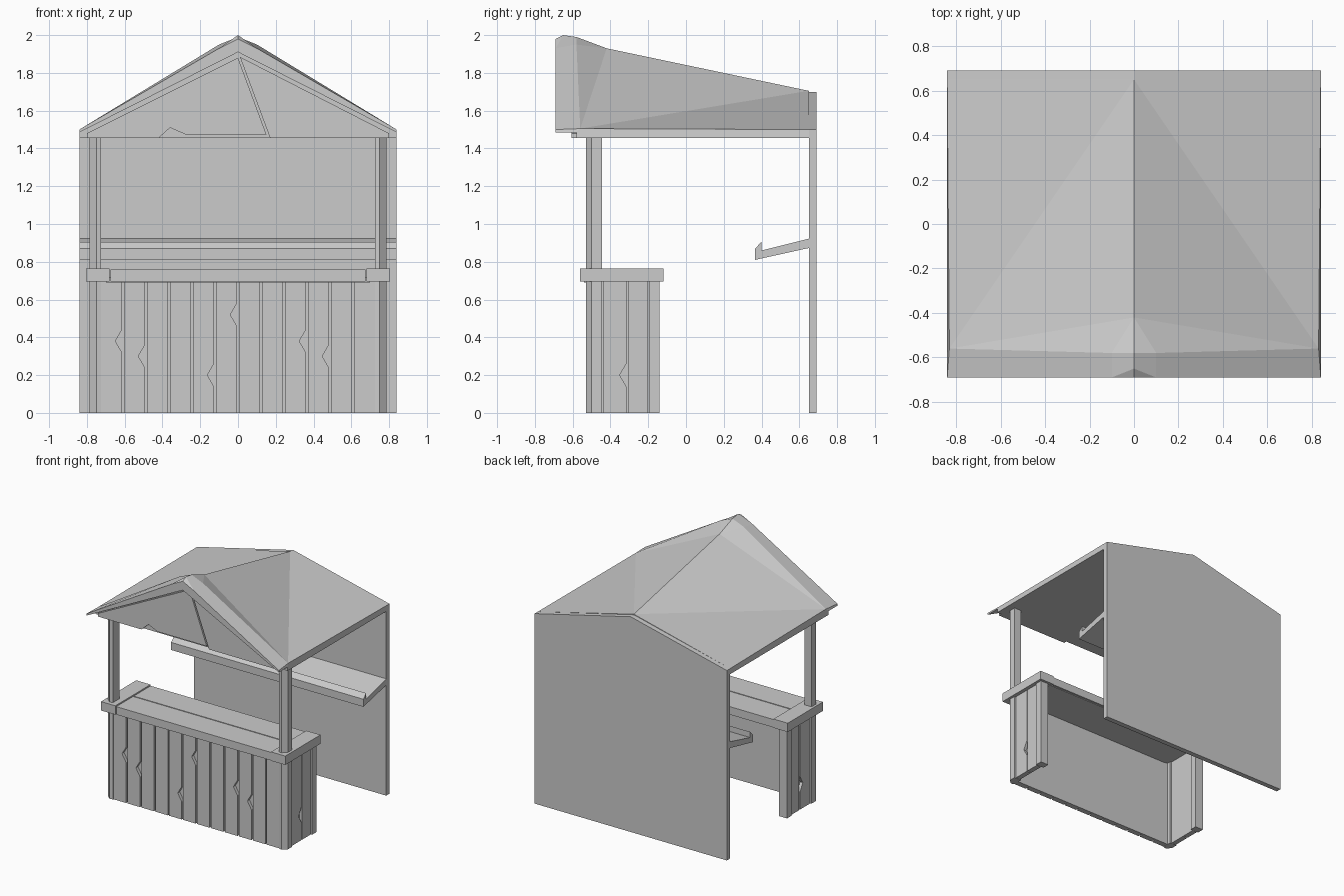
import bpy, bmesh
from mathutils import Vector

old = bpy.data.objects.get("Cube")
if old:
    bpy.data.objects.remove(old, do_unlink=True)

GREY = (0.6, 0.6, 0.6, 1)
mat = bpy.data.materials.new("plain_grey")
mat.use_nodes = True
mat.diffuse_color = GREY
mat.node_tree.nodes["Principled BSDF"].inputs["Base Color"].default_value = GREY


def finish(name, bm):
    bmesh.ops.remove_doubles(bm, verts=bm.verts[:], dist=0.0005)
    bmesh.ops.recalc_face_normals(bm, faces=bm.faces[:])
    mesh = bpy.data.meshes.new(name)
    bm.to_mesh(mesh)
    bm.free()
    mesh.materials.append(mat)
    obj = bpy.data.objects.new(name, mesh)
    bpy.context.collection.objects.link(obj)
    return obj


def prism(name, outline, axis, start, end):
    """Extrude a 2D outline along the given axis (other axes in x, y, z order)."""
    def place(p, t):
        co = list(p)
        co.insert("xyz".index(axis), t)
        return Vector(co)
    bm = bmesh.new()
    face = bm.faces.new([bm.verts.new(place(p, start)) for p in outline])
    ext = bmesh.ops.extrude_face_region(bm, geom=[face], use_keep_orig=True)
    verts = [v for v in ext["geom"] if isinstance(v, bmesh.types.BMVert)]
    bmesh.ops.translate(bm, verts=verts,
                        vec=place((0, 0), end) - place((0, 0), start))
    return finish(name, bm)


def box(name, x, y, z):
    return prism(name, [(x[0], y[0]), (x[1], y[0]), (x[1], y[1]), (x[0], y[1])],
                 "z", *z)


def plank(name, lo, hi, axis, start, end, notch=None):
    """Upright board, with an optional chip in its far edge."""
    chip = []
    if notch:
        chip = [(hi, notch - 0.06), (hi - 0.035, notch), (hi, notch + 0.06)]
    prism(name, [(lo, 0), (hi, 0)] + chip + [(hi, 0.7), (lo, 0.7)],
          axis, start, end)


# Back wall with a shallow gable
W, EAVE = 0.84, 1.455
prism("back_wall", [(-W, 0), (W, 0), (W, 1.5), (0, 1.7), (-W, 1.5)],
      "y", 0.65, 0.69)

# Roof: one half described by named points, built on both sides
pts = {
    "back_top": (0, 0.65, 1.705), "back_eave": (W, 0.65, 1.5),
    "back_low": (W, 0.65, EAVE), "back_mid": (0, 0.65, EAVE),
    "ridge": (0, -0.42, 1.93), "peak": (0, -0.58, 1.99),
    "shoulder": (0.1, -0.58, 1.95), "eave": (0.83, -0.56, 1.505),
    "crest": (0, -0.65, 2.0), "tip": (0, -0.69, 1.98),
    "tip_side": (0.1, -0.69, 1.93), "corner": (W, -0.69, 1.5),
    "tip_low": (0, -0.69, 1.91), "corner_low": (W, -0.69, 1.485),
    "gable_top": (0, -0.58, 1.91), "gable_side": (W, -0.58, 1.485),
    "gable_low": (W, -0.58, EAVE), "gable_mid": (0, -0.58, EAVE),
}
faces = [
    "back_top eave back_eave", "back_top ridge eave", "ridge shoulder eave",
    "ridge peak shoulder", "peak crest tip_side shoulder", "crest tip tip_side",
    "shoulder tip_side corner eave", "tip tip_low corner_low corner tip_side",
    "tip_low gable_top gable_side corner_low",
    "corner corner_low gable_side eave",
    "gable_top gable_mid gable_low gable_side",
    "eave gable_side gable_low back_low back_eave",
    "gable_mid back_mid back_low gable_low",
    "back_top back_eave back_low back_mid",
]
bm = bmesh.new()
for side in (1, -1):
    v = {k: bm.verts.new((side * x, y, z)) for k, (x, y, z) in pts.items()}
    for f in faces:
        bm.faces.new([v[k] for k in f.split()])
finish("roof", bm)

# Cracked gable boards
prism("gable_board_right",
      [(-0.8, EAVE), (-0.42, EAVE), (-0.36, 1.51), (-0.28, 1.475),
       (0.15, 1.475), (0, 1.88), (-0.8, 1.48)], "y", -0.605, -0.578)
prism("gable_board_left",
      [(0.17, EAVE), (0.8, EAVE), (0.8, 1.48), (0.01, 1.885)],
      "y", -0.605, -0.578)

# Sloping wall shelf with a front lip
prism("shelf", [(0.66, 0.925), (0.40, 0.86), (0.40, 0.905), (0.365, 0.87),
                (0.365, 0.81), (0.66, 0.875)], "x", -W, W)

# Front of the counter: chipped planks over a backing panel
STEP, GAP, START = 0.1217, 0.006, -0.73
chips = {0: 0.38, 1: 0.3, 4: 0.2, 5: 0.52, 8: 0.38, 9: 0.3}
for i in range(12):
    x = START + i * STEP
    plank(f"front_plank_{i}", x + GAP, x + STEP - GAP, "y", -0.52, -0.492,
          chips.get(i))
box("front_backing", (-0.74, 0.74), (-0.495, -0.475), (0, 0.7))

# Both ends: roof post, rear post, side planks and top end board
for s, side in ((1, "left"), (-1, "right")):
    prism(f"roof_post_{side}",
          [(s * 0.725, -0.525), (s * 0.75, -0.53), (s * 0.785, -0.5),
           (s * 0.785, -0.445), (s * 0.725, -0.445)], "z", 0, EAVE + 0.01)
    box(f"rear_post_{side}", (s * 0.715, s * 0.785), (-0.195, -0.14), (0, 0.7))
    plank(f"side_plank_front_{side}", -0.44, -0.316, "x", s * 0.75, s * 0.775, 0.2)
    plank(f"side_plank_rear_{side}", -0.306, -0.2, "x", s * 0.75, s * 0.775)
    box(f"side_backing_{side}", (s * 0.735, s * 0.752), (-0.48, -0.15), (0, 0.7))
    box(f"top_end_board_{side}", (s * 0.68, s * 0.805), (-0.56, -0.12),
        (0.695, 0.765))

# Long counter top boards
box("top_board_front", (-0.675, 0.675), (-0.555, -0.345), (0.695, 0.758))
box("top_board_rear", (-0.675, 0.675), (-0.337, -0.125), (0.695, 0.758))
box("top_underside", (-0.7, 0.7), (-0.54, -0.14), (0.69, 0.72))
